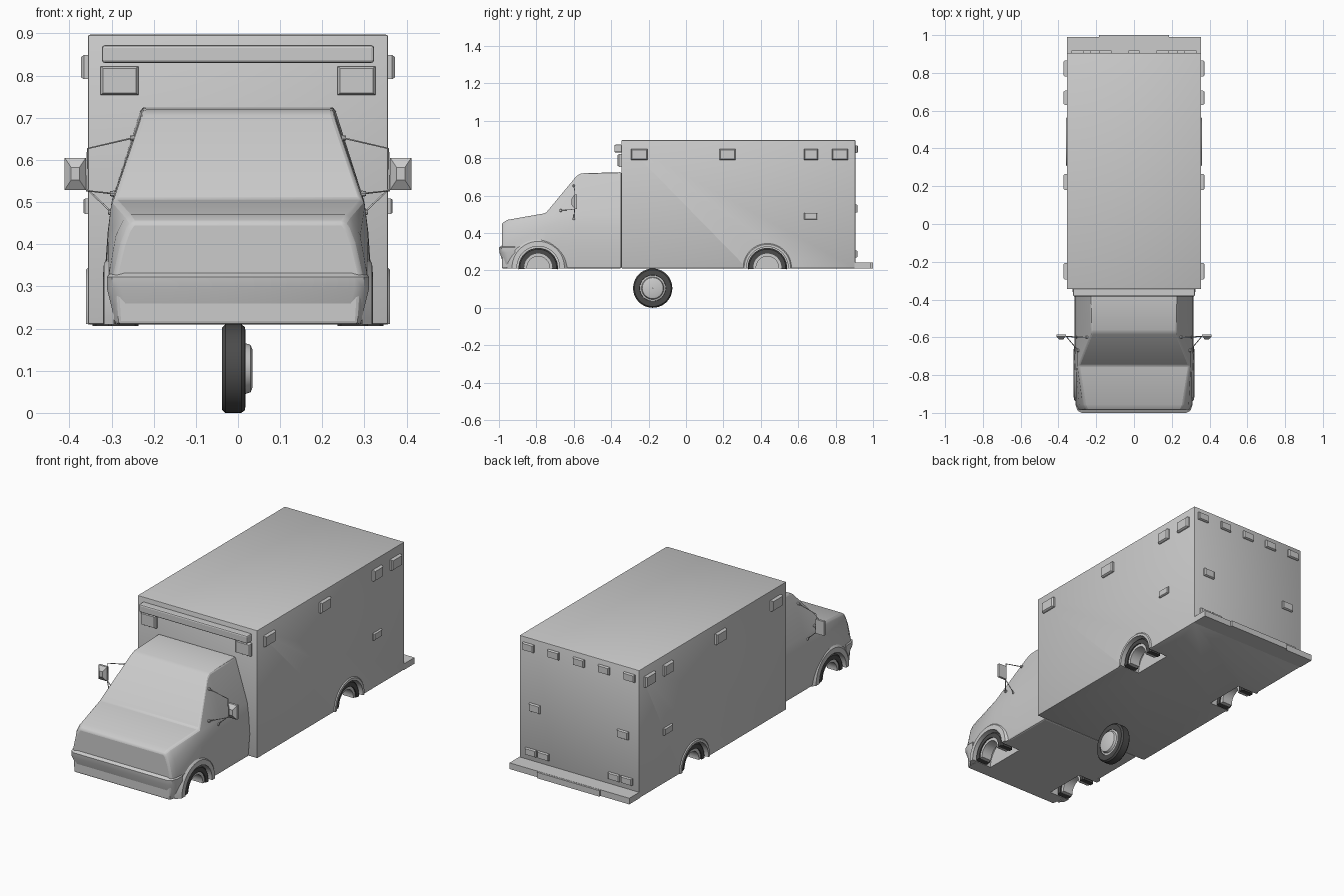
import bpy, bmesh
from math import sin, cos, pi, radians

if "Cube" in bpy.data.objects:
    bpy.data.objects.remove(bpy.data.objects["Cube"], do_unlink=True)


def material(name, value):
    m = bpy.data.materials.new(name)
    m.use_nodes = True
    colour = (value, value, value, 1)
    m.diffuse_color = colour
    m.node_tree.nodes["Principled BSDF"].inputs["Base Color"].default_value = colour
    return m


BODY = material("light grey", 0.6)
RUBBER = material("dark rubber", 0.07)
SIDES = ((1, "left"), (-1, "right"))


def activate(obj):
    bpy.ops.object.select_all(action='DESELECT')
    obj.select_set(True)
    bpy.context.view_layer.objects.active = obj


def loft(name, rings, mat=BODY, wrap=False, smooth=True):
    """Skin a list of closed rings, capping the ends unless it wraps around."""
    bm = bmesh.new()
    loops = [[bm.verts.new(p) for p in ring] for ring in rings]
    n = len(loops[0])
    pairs = list(zip(loops, loops[1:])) + ([(loops[-1], loops[0])] if wrap else [])
    for a, b in pairs:
        for i in range(n):
            j = (i + 1) % n
            bm.faces.new((a[i], a[j], b[j], b[i]))
    if not wrap:
        bm.faces.new(loops[0])
        bm.faces.new(loops[-1])
    bmesh.ops.recalc_face_normals(bm, faces=bm.faces)
    mesh = bpy.data.meshes.new(name)
    bm.to_mesh(mesh)
    bm.free()
    mesh.materials.append(mat)
    obj = bpy.data.objects.new(name, mesh)
    bpy.context.collection.objects.link(obj)
    if smooth:
        activate(obj)
        bpy.ops.object.shade_smooth_by_angle(angle=radians(30))
    return obj


def box(name, lo, hi):
    rings = [[(lo[0], lo[1], z), (hi[0], lo[1], z), (hi[0], hi[1], z), (lo[0], hi[1], z)]
             for z in (lo[2], hi[2])]
    return loft(name, rings, smooth=False)


def lathe(name, profile, centre, side=1, mat=BODY, start=0, sweep=2 * pi, steps=40):
    """Turn a closed (along x, radius) profile around an x axis."""
    full = sweep > 6
    rings = []
    for k in range(steps if full else steps + 1):
        a = start + sweep * k / steps
        rings.append([(centre[0] + side * x, centre[1] + r * cos(a), centre[2] + r * sin(a))
                      for x, r in profile])
    return loft(name, rings, mat, wrap=full)


def lamp(name, centre, axis, sign, w, h, depth):
    """Raised lamp with a tapered lens, facing along x or y."""
    rings = []
    for d, s in ((-0.004, 1), (depth * 0.6, 1), (depth, 0.86)):
        ring = []
        for u, v in ((-1, -1), (1, -1), (1, 1), (-1, 1)):
            across, up, out = u * w / 2 * s, v * h / 2 * s, sign * d
            dx, dy = (out, across) if axis == 'x' else (across, out)
            ring.append((centre[0] + dx, centre[1] + dy, centre[2] + up))
        rings.append(ring)
    return loft(name, rings, smooth=False)


def bevel(obj, width, segments, angle):
    m = obj.modifiers.new("bevel", 'BEVEL')
    m.width, m.segments, m.angle_limit = width, segments, radians(angle)
    activate(obj)
    bpy.ops.object.modifier_apply(modifier=m.name)


def cut_well(obj, y, x_in, x_out, radius):
    for s, _ in SIDES:
        a, b = sorted((s * x_in, s * x_out))
        cutter = lathe("cutter", [(a, 0.001), (b, 0.001), (b, radius), (a, radius)],
                       (0, y, AXLE_Z))
        # solid cylinder from two discs
        bpy.data.objects.remove(cutter, do_unlink=True)
        discs = [[(x, y + radius * cos(2 * pi * k / 40), AXLE_Z + radius * sin(2 * pi * k / 40))
                  for k in range(40)] for x in (a, b)]
        cutter = loft("cutter", discs)
        cutter.hide_render = True
        m = obj.modifiers.new("well", 'BOOLEAN')
        m.operation, m.object = 'DIFFERENCE', cutter
        activate(obj)
        bpy.ops.object.modifier_apply(modifier=m.name)
        bpy.data.objects.remove(cutter, do_unlink=True)


FLOOR, AXLE_Z, FRONT_Y, REAR_Y = 0.21, 0.215, -0.79, 0.435

# Rear compartment
compartment = box("rear_compartment", (-0.356, -0.345, FLOOR), (0.356, 0.906, 0.897))
bevel(compartment, 0.005, 2, 30)
cut_well(compartment, REAR_Y, 0.24, 0.4, 0.112)

# Cab: half sections from sill to roof edge, mirrored into rings along y
CAB = (
    (-0.985, ((.285, FLOOR), (.292, .33), (.275, .40), (.262, .435), (.25, .452))),
    (-0.955, ((.292, FLOOR), (.306, .33), (.29, .42), (.272, .457), (.262, .470))),
    (-0.75, ((.305, FLOOR), (.314, .33), (.308, .43), (.301, .492), (.294, .506))),
    (-0.585, ((.306, FLOOR), (.316, .33), (.309, .43), (.300, .500), (.228, .705))),
    (-0.56, ((.306, FLOOR), (.316, .33), (.309, .43), (.300, .500), (.226, .719))),
    (-0.345, ((.306, FLOOR), (.316, .33), (.309, .43), (.300, .500), (.229, .725))),
)
cab = loft("cab", [[(x, y, z) for x, z in half] + [(-x, y, z) for x, z in reversed(half)]
                   for y, half in CAB])
bevel(cab, 0.008, 2, 32)
cut_well(cab, FRONT_Y, 0.2, 0.4, 0.115)
for part in (compartment, cab):
    activate(part)
    bpy.ops.object.shade_smooth_by_angle(angle=radians(30))

# Front bumper wrapping the nose
bumper_rings = []
for z, w, front in ((FLOOR, .29, -.968), (.295, .311, -.997), (.322, .311, -1.0), (.332, .303, -.985)):
    half = ((w, -0.915), (w, -0.955), (w - 0.012, front + 0.012), (w - 0.035, front))
    bumper_rings.append([(x, y, z) for x, y in half] + [(-x, y, z) for x, y in reversed(half)])
loft("front_bumper", bumper_rings)

# Rear step
box("rear_step", (-0.356, 0.9, FLOOR), (0.356, 0.99, 0.243))
box("rear_step_centre", (-0.185, 0.98, FLOOR), (0.185, 1.0, 0.242))

# Road wheels (upper arcs only), arch trims
TYRE = ((-.072, .078), (-.072, .098), (-.064, .105), (-.008, .105), (0, .098), (0, .075))
RIM = ((-.066, .060), (-.066, .078), (-.006, .076), (-.006, .060))
for s, side in SIDES:
    for end, y, x in (("front", FRONT_Y, 0.308), ("rear", REAR_Y, 0.345)):
        centre = (s * x, y, AXLE_Z)
        arc = dict(start=radians(-5), sweep=radians(190), steps=28)
        lathe(f"{end}_{side}_tyre", TYRE, centre, s, RUBBER, **arc)
        lathe(f"{end}_{side}_rim", RIM, centre, s, **arc)
    trim = dict(start=radians(-2), sweep=radians(184), steps=28)
    lathe(f"rear_{side}_arch", ((0, .111), (.006, .111), (.006, .124), (0, .130)),
          (s * 0.355, REAR_Y, AXLE_Z), s, **trim)
    lathe(f"front_{side}_arch", ((-.02, .114), (.006, .114), (.004, .14), (-.02, .168)),
          (s * 0.314, FRONT_Y, AXLE_Z), s, **trim)

# Loose wheel below the floor
spare = (0, -0.178, 0.105)
lathe("centre_tyre", ((-.038, .06), (-.038, .097), (-.03, .105), (.008, .105), (.017, .098),
                      (.018, .07), (.01, .065)), spare, mat=RUBBER)
lathe("centre_rim", ((-.034, .001), (-.034, .066), (.015, .072), (.018, .06),
                     (.030, .056), (.034, .046), (.034, .001)), spare)

# Front light bar and front lamps
bar = box("light_bar", (-0.323, -0.383, 0.83), (0.323, -0.34, 0.872))
bevel(bar, 0.007, 2, 30)
for s, side in SIDES:
    lamp(f"front_{side}_lamp", (s * 0.281, -0.345, 0.788), 'y', -1, 0.09, 0.068, 0.02)
    # Side lamps
    for i, (y, w) in enumerate(((-0.25, .088), (0.222, .085), (0.668, .075), (0.823, .085))):
        lamp(f"{side}_upper_lamp_{i}", (s * 0.356, y, 0.82), 'x', s, w, 0.057, 0.016)
    lamp(f"{side}_lower_lamp", (s * 0.356, 0.668, 0.49), 'x', s, 0.072, 0.036, 0.011)
    # Rear lamps
    lamp(f"rear_{side}_middle_lamp", (s * 0.262, 0.906, 0.53), 'y', 1, 0.065, 0.042, 0.012)
    for i, x in enumerate((0.21, 0.285)):
        lamp(f"rear_{side}_tail_lamp_{i}", (s * x, 0.906, 0.288), 'y', 1, 0.066, 0.036, 0.012)
for i in range(-2, 3):
    lamp(f"rear_top_lamp_{i + 2}", (i * 0.15, 0.906, 0.848), 'y', 1, 0.066, 0.04, 0.013)


# Door mirrors on thin tube arms
def tube(name, points, radius):
    curve = bpy.data.curves.new(name, 'CURVE')
    curve.dimensions = '3D'
    curve.bevel_depth, curve.bevel_resolution = radius, 1
    curve.use_fill_caps = True
    spline = curve.splines.new('POLY')
    spline.points.add(len(points) - 1)
    for p, co in zip(spline.points, points):
        p.co = (*co, 1)
    curve.materials.append(BODY)
    bpy.context.collection.objects.link(bpy.data.objects.new(name, curve))


for s, side in SIDES:
    rings = []
    for y, k in ((-0.584, 1), (-0.596, 1), (-0.612, 0.4)):
        rings.append([(s * (0.386 + u * 0.025 * k), y, 0.567 + v * 0.038 * k)
                      for u, v in ((-1, -1), (1, -1), (1, 1), (-1, 1))])
    loft(f"{side}_mirror", rings, smooth=False)
    tube(f"{side}_mirror_frame", [(s * 0.25, -0.6, 0.652), (s * 0.357, -0.595, 0.627),
                                  (s * 0.359, -0.595, 0.527), (s * 0.296, -0.67, 0.520)], 0.0022)
    tube(f"{side}_mirror_brace", [(s * 0.300, -0.6, 0.476), (s * 0.357, -0.595, 0.53)], 0.0022)
    for i, (x, y, z) in enumerate(((.25, -.6, .652), (.298, -.67, .52), (.302, -.6, .476))):
        lathe(f"{side}_mirror_mount_{i}", ((-.006, .001), (-.006, .008), (.006, .006), (.006, .001)),
              (s * x, y, z), s, steps=10)
